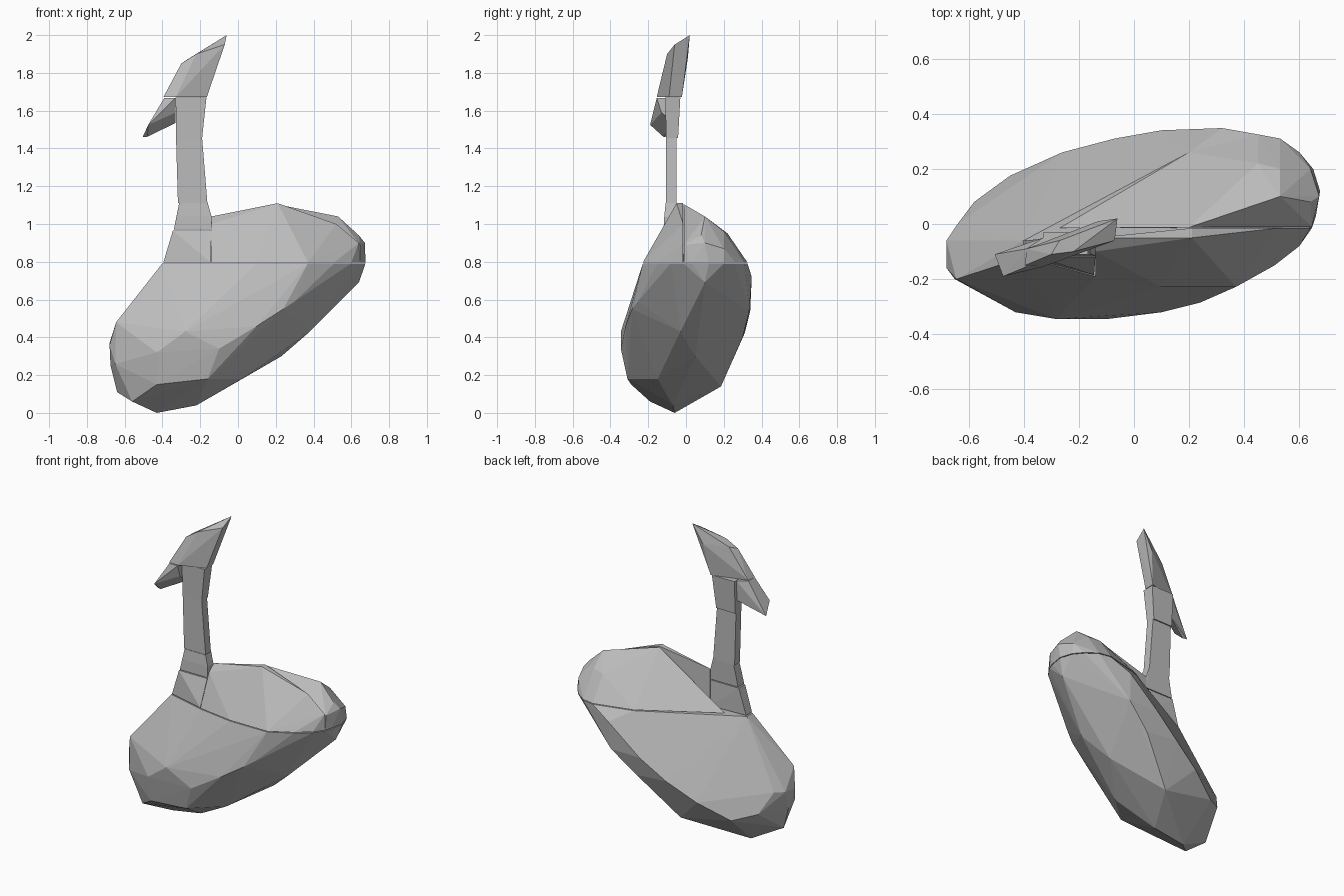
import bpy
import bmesh

cube = bpy.data.objects.get("Cube")
if cube:
    bpy.data.objects.remove(cube, do_unlink=True)

# One plain grey for the whole faceted figure
grey = bpy.data.materials.new("plain grey")
grey.use_nodes = True
shade = (0.5, 0.5, 0.5, 1.0)
grey.diffuse_color = shade
grey.node_tree.nodes["Principled BSDF"].inputs["Base Color"].default_value = shade


def faceted_solid(name, *outlines):
    """Wrap one flat-shaded convex solid around the given outlines."""
    mesh = bpy.data.meshes.new(name)
    bm = bmesh.new()
    verts = [bm.verts.new(point) for outline in outlines for point in outline]
    hull = bmesh.ops.convex_hull(bm, input=verts)
    spare = set(hull["geom_interior"]) | set(hull["geom_unused"])
    spare = [v for v in spare if isinstance(v, bmesh.types.BMVert)]
    bmesh.ops.delete(bm, geom=spare, context="VERTS")
    bmesh.ops.recalc_face_normals(bm, faces=bm.faces[:])
    bm.to_mesh(mesh)
    bm.free()
    mesh.materials.append(grey)
    obj = bpy.data.objects.new(name, mesh)
    bpy.context.collection.objects.link(obj)
    return obj


def level(height, outline):
    """Lift a flat outline to a height."""
    return [(x, y, height) for x, y in outline]


def box_ring(height, left, right, front, back):
    """Rectangular cross-section for the neck pieces."""
    return level(height, [(left, front), (right, front), (right, back), (left, back)])


# Seam outline shared by the lower and upper body
seam = 0.792
front_rim = [(-.14, -.19), (.1, -.228), (.37, -.228), (.51, -.15), (.6, -.08), (.645, -.015)]
back_rim = [(.66, .03), (.675, .12), (.65, .2), (.6, .26), (.53, .31), (.45, .325),
            (.2, .26), (-.27, -.015)]
chest_rim = [(-.4, -.06), (-.4, -.12)]

# Lower body: seam, widest band, underside
front_band = [(-.645, -.2, .48), (-.65, -.2, .26), (-.43, -.32, .32), (-.28, -.345, .43),
              (-.1, -.345, .34), (.1, -.32, .46), (.24, -.285, .55), (.3, -.255, .59)]
back_band = [(.32, .348, .72), (.31, .335, .54), (.1, .34, .54), (-.07, .31, .42),
             (-.26, .26, .31), (-.45, .175, .21), (-.58, .08, .25), (-.64, 0, .38)]
chest_band = [(-.68, -.06, .37), (-.68, -.16, .36), (-.675, -.1, .25), (-.64, -.1, .11)]
underside = [(-.43, -.06, 0), (-.56, -.19, .06), (-.22, -.07, .04), (-.43, -.29, .15),
             (-.16, -.31, .18), (.02, -.15, .18), (-.09, .185, .14), (.23, .05, .3),
             (.38, -.03, .43), (.15, .3, .4), (.64, .1, .69)]
faceted_solid("lower_body", level(seam, front_rim + back_rim + chest_rim),
              front_band, back_band, chest_band, underside)

# Upper body: a back half and a front half meeting along the ridge
tail_end = [(.64, .08, .94), (.672, .1, .9), (.64, .2, .87), (.645, -.01, .89)]
back_ridge = [(.2, -.012, 1.105), (.53, .1, 1.04), (.53, .2, .96), (.45, .22, .95)]
faceted_solid("upper_body_back", level(seam + .005, back_rim + [(.645, -.012)]),
              back_ridge, tail_end)

front_ridge = [(-.14, -.05, 1.04), (.21, -.05, 1.11), (.21, -.015, 1.11),
               (.52, -.015, 1.0), (.64, -.015, .9), (-.14, -.1, 1.0), (-.14, -.05, .8)]
faceted_solid("upper_body_front", level(seam + .005, front_rim), front_ridge)

# Neck: stacked tapering blocks
neck_base_foot = level(.797, [(-.395, -.12), (-.145, -.185), (-.145, -.05), (-.395, -.06)])
neck_base_top = box_ring(.965, -.345, -.14, -.12, -.055)
faceted_solid("neck_base", neck_base_foot, neck_base_top)

collar_foot = box_ring(.97, -.34, -.14, -.118, -.055)
collar_top = box_ring(1.11, -.312, -.16, -.108, -.05)
collar_shoulder = box_ring(1.04, -.325, -.14, -.115, -.055)
faceted_solid("neck_collar", collar_foot, collar_shoulder, collar_top)

faceted_solid("neck", box_ring(1.11, -.318, -.162, -.105, -.05),
              box_ring(1.455, -.328, -.19, -.105, -.05))
faceted_solid("throat", box_ring(1.455, -.328, -.19, -.105, -.042),
              box_ring(1.67, -.33, -.167, -.11, -.03))

# Head: crest sweeping up to a point
head_foot = level(1.672, [(-.395, -.15), (-.33, -.155), (-.165, -.09), (-.165, -.022), (-.39, -.09)])
crest = [(-.3, -.11, 1.85), (-.27, -.06, 1.87), (-.22, -.1, 1.9), (-.07, -.06, 1.95),
         (-.06, .02, 2.0), (-.13, .01, 1.88)]
faceted_solid("head", head_foot, crest)

# Beak: wedge pointing down and outward
beak_root = [(-.39, -.155, 1.668), (-.39, -.09, 1.668), (-.33, -.155, 1.668),
             (-.33, -.05, 1.668), (-.33, -.13, 1.59), (-.33, -.06, 1.535)]
beak_tip = [(-.505, -.11, 1.46), (-.475, -.19, 1.525), (-.48, -.12, 1.462)]
faceted_solid("beak", beak_root, beak_tip)
